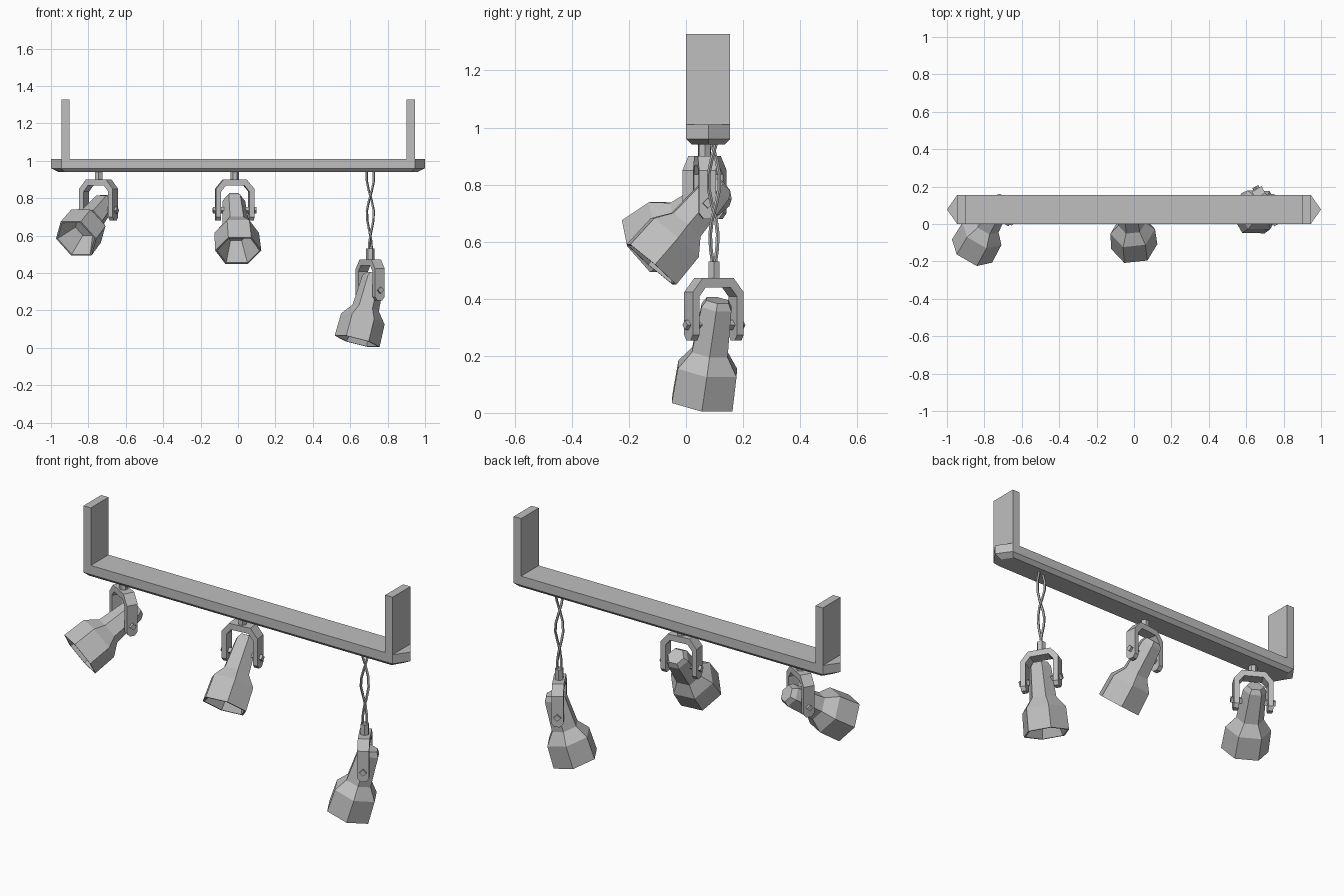
import bpy, bmesh
from math import sin, cos, pi, radians
from mathutils import Matrix, Vector

cube = bpy.data.objects.get("Cube")
if cube:
    bpy.data.objects.remove(cube)

grey = bpy.data.materials.new("mid_grey")
grey.use_nodes = True
colour = (0.52, 0.52, 0.52, 1)
grey.diffuse_color = colour
grey.node_tree.nodes["Principled BSDF"].inputs["Base Color"].default_value = colour


def loft(name, rings, matrix=Matrix()):
    """Skin a list of equal point rings and cap both ends."""
    bm = bmesh.new()
    loops = [[bm.verts.new(matrix @ Vector(p)) for p in ring] for ring in rings]
    n = len(loops[0])
    for a, b in zip(loops, loops[1:]):
        for i in range(n):
            j = (i + 1) % n
            bm.faces.new((a[i], a[j], b[j], b[i]))
    bm.faces.new(loops[0])
    bm.faces.new(loops[-1])
    bmesh.ops.recalc_face_normals(bm, faces=bm.faces)
    mesh = bpy.data.meshes.new(name)
    bm.to_mesh(mesh)
    bm.free()
    mesh.materials.append(grey)
    obj = bpy.data.objects.new(name, mesh)
    bpy.context.collection.objects.link(obj)
    return obj


def circle(r, z, sides, cx=0, cy=0):
    return [(cx + r * cos(2 * pi * i / sides), cy + r * sin(2 * pi * i / sides), z)
            for i in range(sides)]


def box(name, x0, x1, y0, y1, z0, z1):
    return loft(name, [[(x0, y0, z), (x1, y0, z), (x1, y1, z), (x0, y1, z)]
                       for z in (z0, z1)])


# Rail with pointed ends and a tapered underside
def rail_outline(z, inset):
    tip, end, y0, y1 = 1 - 2 * inset, 0.945 - inset, inset, 0.155 - inset
    mid = 0.078
    return [(-tip, mid, z), (-end, y0, z), (end, y0, z),
            (tip, mid, z), (end, y1, z), (-end, y1, z)]


loft("rail", [rail_outline(0.94, 0.02), rail_outline(0.96, 0), rail_outline(1.01, 0)])

# Upright mounting plates
for side, label in ((-1, "right"), (1, "left")):
    xs = sorted((side * 0.9, side * 0.945))
    box(label + "_upright", xs[0], xs[1], 0, 0.155, 1.0, 1.328)

# Lamp head profile: distance from rear, radius; the last steps hollow the mouth
HEAD = [(0, 0.045), (0.025, 0.061), (0.19, 0.073), (0.25, 0.12),
        (0.375, 0.124), (0.375, 0.114), (0.26, 0.06)]
PIVOT = 0.09

# Yoke half path: outer x, outer z, inner x, inner z, half depth
YOKE = [(0.103, -0.055, 0.076, -0.055, 0.014), (0.103, -0.035, 0.076, -0.035, 0.03),
        (0.103, 0.115, 0.076, 0.1, 0.03), (0.062, 0.165, 0.05, 0.132, 0.03)]


def spotlight(label, pivot, yaw, tilt, stem_height):
    place = Matrix.Translation(pivot) @ Matrix.Rotation(radians(yaw), 4, "Z")
    aim = place @ Matrix.Rotation(radians(-tilt), 4, "X")
    loft(label + "_head", [circle(r, PIVOT - s, 6) for s, r in HEAD], aim)

    path = [(-1, p) for p in YOKE] + [(1, p) for p in reversed(YOKE)]
    loft(label + "_yoke", [[(k * ox, -d, oz), (k * ox, d, oz), (k * ix, d, iz), (k * ix, -d, iz)]
                           for k, (ox, oz, ix, iz, d) in path], place)

    # Pivot bolts with diamond heads
    sideways = place @ Matrix.Rotation(pi / 2, 4, "Y")
    for k, side in ((-1, "right"), (1, "left")):
        loft(label + "_" + side + "_bolt",
             [circle(0.018, k * 0.05, 4), circle(0.018, k * 0.117, 4)], sideways)

    loft(label + "_stem", [circle(0.023, 0.16, 6), circle(0.023, 0.165 + stem_height, 6)], place)


spotlight("right_lamp", (-0.745, 0.065, 0.735), -30, 58, 0.045)
spotlight("middle_lamp", (-0.018, 0.065, 0.735), 6, 41, 0.045)
spotlight("hanging_lamp", (0.707, 0.098, 0.308), -60, 16.5, 0.057)

# Two twisted cables holding the low lamp
STEPS = 8
for k in range(2):
    rings = []
    for i in range(STEPS + 1):
        t = i / STEPS
        angle = 0.4 + k * pi + 2 * pi * t
        spread = 0.009 + 0.011 * min(1, 2 * t)
        rings.append(circle(0.007, 0.52 + 0.425 * t, 5,
                            0.707 + spread * cos(angle), 0.098 + spread * sin(angle)))
    loft("cable_" + str(k + 1), rings)
